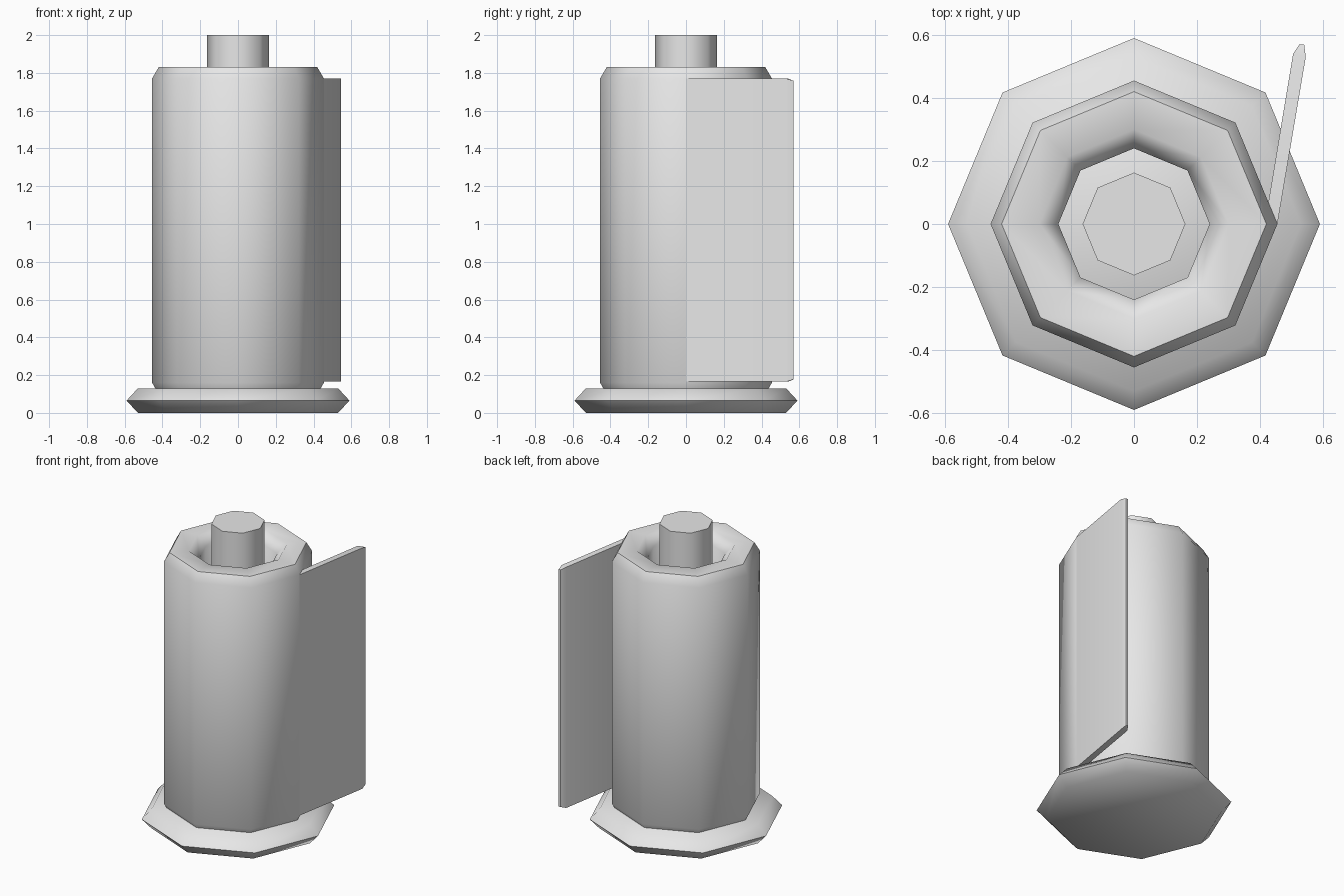
import bpy, bmesh, math

cube = bpy.data.objects.get("Cube")
if cube:
    bpy.data.objects.remove(cube, do_unlink=True)

SIDES = 8

grey = bpy.data.materials.new("light_grey")
grey.use_nodes = True
grey.diffuse_color = (0.8, 0.8, 0.8, 1)
grey.node_tree.nodes["Principled BSDF"].inputs["Base Color"].default_value = (0.8, 0.8, 0.8, 1)


def finish(name, bm):
    """Turn a bmesh into a shaded object."""
    bmesh.ops.recalc_face_normals(bm, faces=bm.faces)
    mesh = bpy.data.meshes.new(name)
    bm.to_mesh(mesh)
    bm.free()
    mesh.materials.append(grey)
    obj = bpy.data.objects.new(name, mesh)
    bpy.context.collection.objects.link(obj)
    bpy.ops.object.select_all(action="DESELECT")
    obj.select_set(True)
    bpy.context.view_layer.objects.active = obj
    bpy.ops.object.shade_smooth_by_angle(angle=math.radians(55))
    return obj


def lathe(name, profile, closed=False):
    """Octagonal turning of (radius, height) points; closed makes a ring, else ends are capped."""
    bm = bmesh.new()
    rings = []
    for r, z in profile:
        angles = [math.tau * i / SIDES for i in range(SIDES)]
        rings.append([bm.verts.new((r * math.cos(a), r * math.sin(a), z)) for a in angles])
    pairs = list(zip(rings, rings[1:]))
    if closed:
        pairs.append((rings[-1], rings[0]))
    else:
        bm.faces.new(rings[0])
        bm.faces.new(rings[-1])
    for low, high in pairs:
        for i in range(SIDES):
            j = (i + 1) % SIDES
            bm.faces.new((low[i], low[j], high[j], high[i]))
    return finish(name, bm)


# Stand: flared foot and centre post
lathe("base", [(0.53, 0), (0.59, 0.065), (0.53, 0.13)])
lathe("post", [(0.163, 0.12), (0.163, 2.0)])

# Hollow paper roll with chamfered rims
lathe("paper_roll", [(0.42, 0.10), (0.455, 0.16), (0.455, 1.77), (0.42, 1.83),
                     (0.30, 1.83), (0.24, 1.77), (0.24, 0.16), (0.30, 0.10)], closed=True)

# Loose sheet leaving the roll, with a tapered free end
plan = [(0.415, 0), (0.455, 0), (0.545, 0.53), (0.54, 0.57), (0.525, 0.57), (0.505, 0.54)]
bm = bmesh.new()
bottom, top = [], []
for x, y in plan:
    inset = 0.012 if y > 0.56 else 0
    bottom.append(bm.verts.new((x, y, 0.165 + inset)))
    top.append(bm.verts.new((x, y, 1.77 - inset)))
for ring in (bottom, top):
    bm.faces.new(ring[:1] + ring[1:3] + ring[5:])
    bm.faces.new(ring[2:])
for i in range(len(plan)):
    j = (i + 1) % len(plan)
    bm.faces.new((bottom[i], bottom[j], top[j], top[i]))
finish("loose_sheet", bm)
